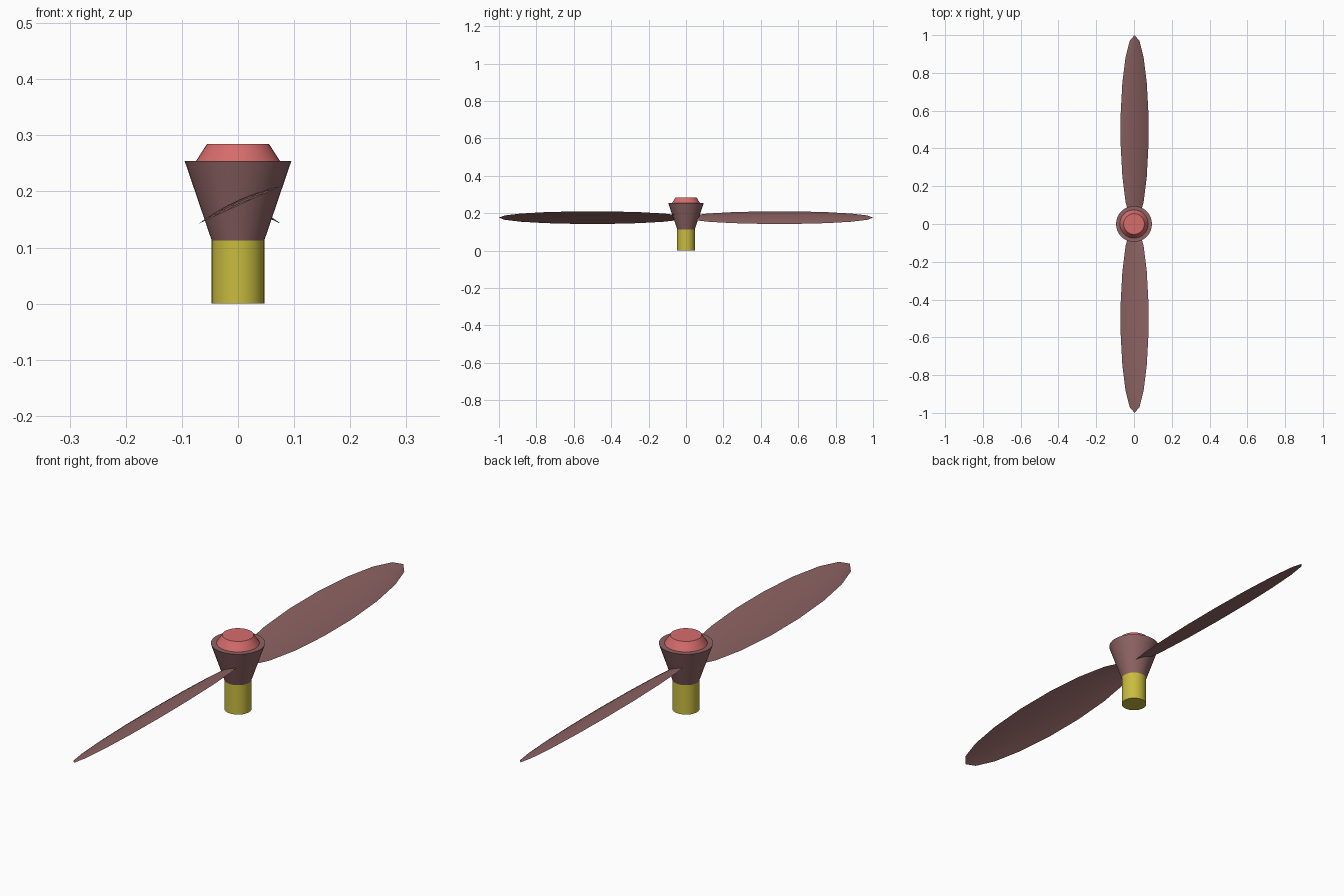
import bpy, bmesh
from math import pi, sin, cos, radians
from mathutils import Matrix, Vector

if "Cube" in bpy.data.objects:
    bpy.data.objects.remove(bpy.data.objects["Cube"])


def material(name, rgb):
    m = bpy.data.materials.new(name)
    m.diffuse_color = (*rgb, 1)
    m.use_nodes = True
    m.node_tree.nodes["Principled BSDF"].inputs["Base Color"].default_value = m.diffuse_color
    return m


BROWN = material("brown", (0.27, 0.125, 0.125))
PINK = material("pink", (0.67, 0.15, 0.15))
YELLOW = material("yellow", (0.58, 0.5, 0.05))


def finish(bm, name, mat):
    bmesh.ops.recalc_face_normals(bm, faces=bm.faces)
    me = bpy.data.meshes.new(name)
    bm.to_mesh(me)
    bm.free()
    ob = bpy.data.objects.new(name, me)
    bpy.context.collection.objects.link(ob)
    me.materials.append(mat)
    bpy.ops.object.select_all(action='DESELECT')
    ob.select_set(True)
    bpy.context.view_layer.objects.active = ob
    bpy.ops.object.shade_smooth_by_angle(angle=radians(30))
    return ob


def frustum(name, r1, r2, z1, z2, mat):
    bm = bmesh.new()
    bmesh.ops.create_cone(bm, cap_ends=True, segments=32, radius1=r1, radius2=r2,
                          depth=z2 - z1, matrix=Matrix.Translation((0, 0, (z1 + z2) / 2)))
    return finish(bm, name, mat)


def blade(name, turn):
    # Thin cambered lens section swept over an elliptical outline
    bm = bmesh.new()
    chord, normal = Vector((0.0745, 0, -0.034)), Vector((0.415, 0, 0.91))
    steps, across = 9, 8
    place = Matrix.Translation((0.003, 0, 0.176)) @ Matrix.Rotation(turn, 4, 'Z')
    for thick in (0.009, 0.004):
        rows = []
        for i in range(steps + 1):
            a = pi * i / steps
            w = sin(a)
            row = []
            for j in range(across + 1):
                u = -1 + 2 * j / across
                p = chord * (w * u) + normal * (thick * w * (1 - u * u))
                p.y = 0.5 - 0.5 * cos(a)
                row.append(bm.verts.new(place @ p))
            rows.append(row)
        for r, s in zip(rows, rows[1:]):
            for j in range(across):
                bm.faces.new((r[j], r[j + 1], s[j + 1], s[j]))
    bmesh.ops.remove_doubles(bm, verts=bm.verts, dist=1e-5)
    return finish(bm, name, BROWN)


# Shaft, flared hub and nose cap
frustum("shaft", 0.047, 0.047, 0, 0.113, YELLOW)
frustum("hub", 0.047, 0.095, 0.113, 0.254, BROWN)
frustum("nose_cap", 0.075, 0.055, 0.254, 0.285, PINK)

# Two opposed blades
blade("back_blade", 0)
blade("front_blade", pi)
